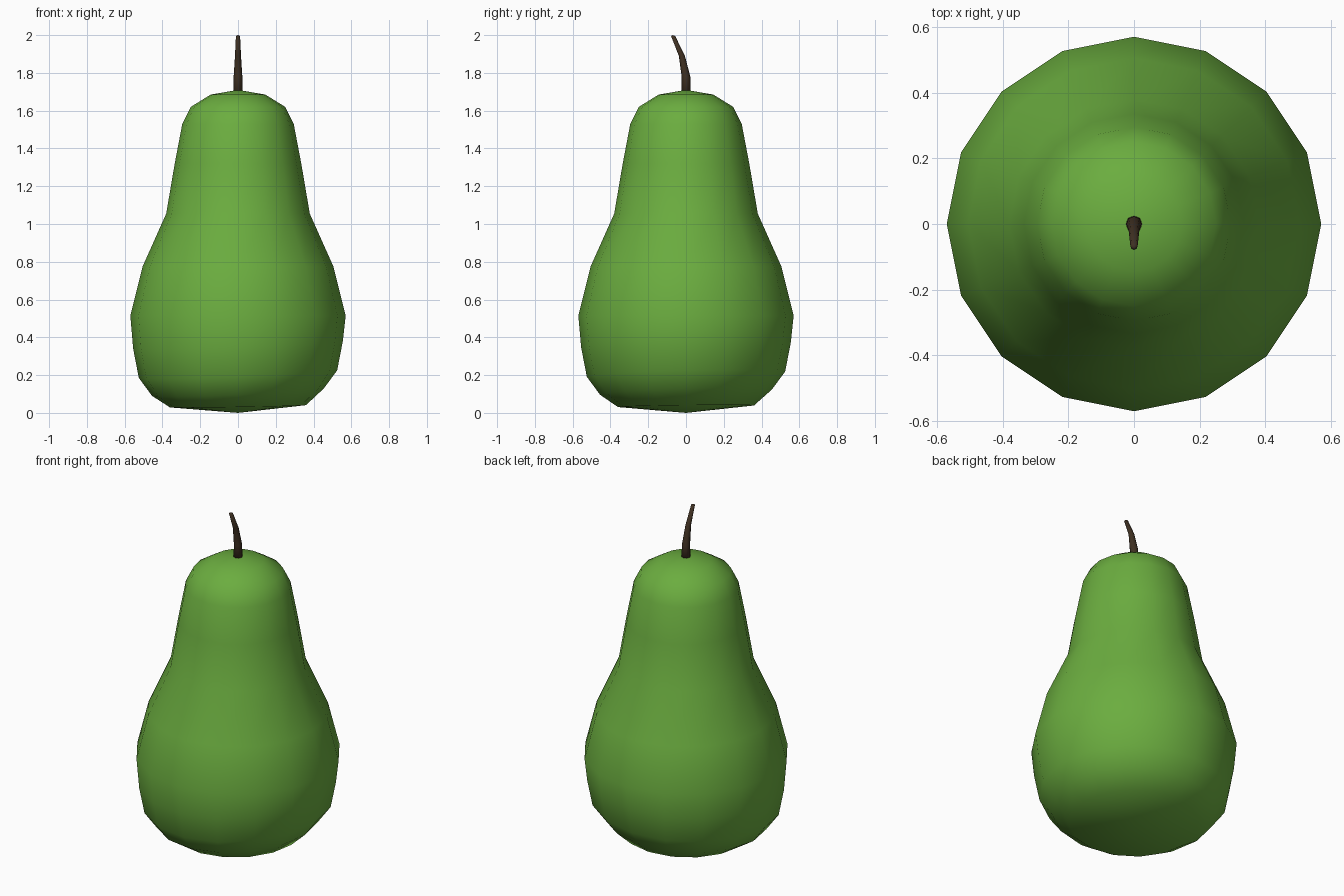
import bpy, bmesh, math

if "Cube" in bpy.data.objects:
    bpy.data.objects.remove(bpy.data.objects["Cube"])


def loft(name, rings, sides, color, tilt=None):
    """Skin rings of (y centre, z, radius); radius 0 makes a pole."""
    bm = bmesh.new()
    loops = []
    for cy, z, r in rings:
        if r == 0:
            loops.append([bm.verts.new((0, cy, z))] * sides)
            continue
        loop = []
        for i in range(sides):
            a = 2 * math.pi * i / sides
            x, y = math.cos(a), math.sin(a)
            dz = tilt(x, y, z) if tilt else 0
            loop.append(bm.verts.new((r * x, cy + r * y, z + dz)))
        loops.append(loop)
    for lo, hi in zip(loops, loops[1:]):
        for i in range(sides):
            j = (i + 1) % sides
            corners = list(dict.fromkeys((lo[i], lo[j], hi[j], hi[i])))
            bm.faces.new(corners)
    bmesh.ops.recalc_face_normals(bm, faces=bm.faces)
    mesh = bpy.data.meshes.new(name)
    bm.to_mesh(mesh)
    bm.free()
    mesh.shade_smooth()
    obj = bpy.data.objects.new(name, mesh)
    bpy.context.collection.objects.link(obj)
    mat = bpy.data.materials.new(name + "_color")
    mat.diffuse_color = color
    mat.use_nodes = True
    mat.node_tree.nodes["Principled BSDF"].inputs["Base Color"].default_value = mat.diffuse_color
    mesh.materials.append(mat)
    return obj


# Pear body: 16-sided, underside leaning slightly to one side
def lean(x, y, z):
    if z > 0.45:
        return 0
    amount = 0.006 if z < 0.06 else 0.02
    return amount * (x + 0.7 * y)


profile = [(0, 0), (0.36, 0.035), (0.455, 0.11), (0.525, 0.205),
           (0.555, 0.36), (0.57, 0.515), (0.505, 0.775), (0.38, 1.055),
           (0.335, 1.32), (0.295, 1.53), (0.25, 1.62), (0.145, 1.685),
           (0, 1.71)]
loft("pear_body", [(0, z, r) for r, z in profile], 16,
     (0.147, 0.418, 0.05, 1), lean)

# Curved, tapering stem
loft("stem", [(0, 1.67, 0), (0, 1.67, 0.026), (0, 1.78, 0.023),
              (-0.022, 1.89, 0.016), (-0.068, 1.995, 0.011),
              (-0.07, 2.0, 0)], 8, (0.05, 0.03, 0.016, 1))
